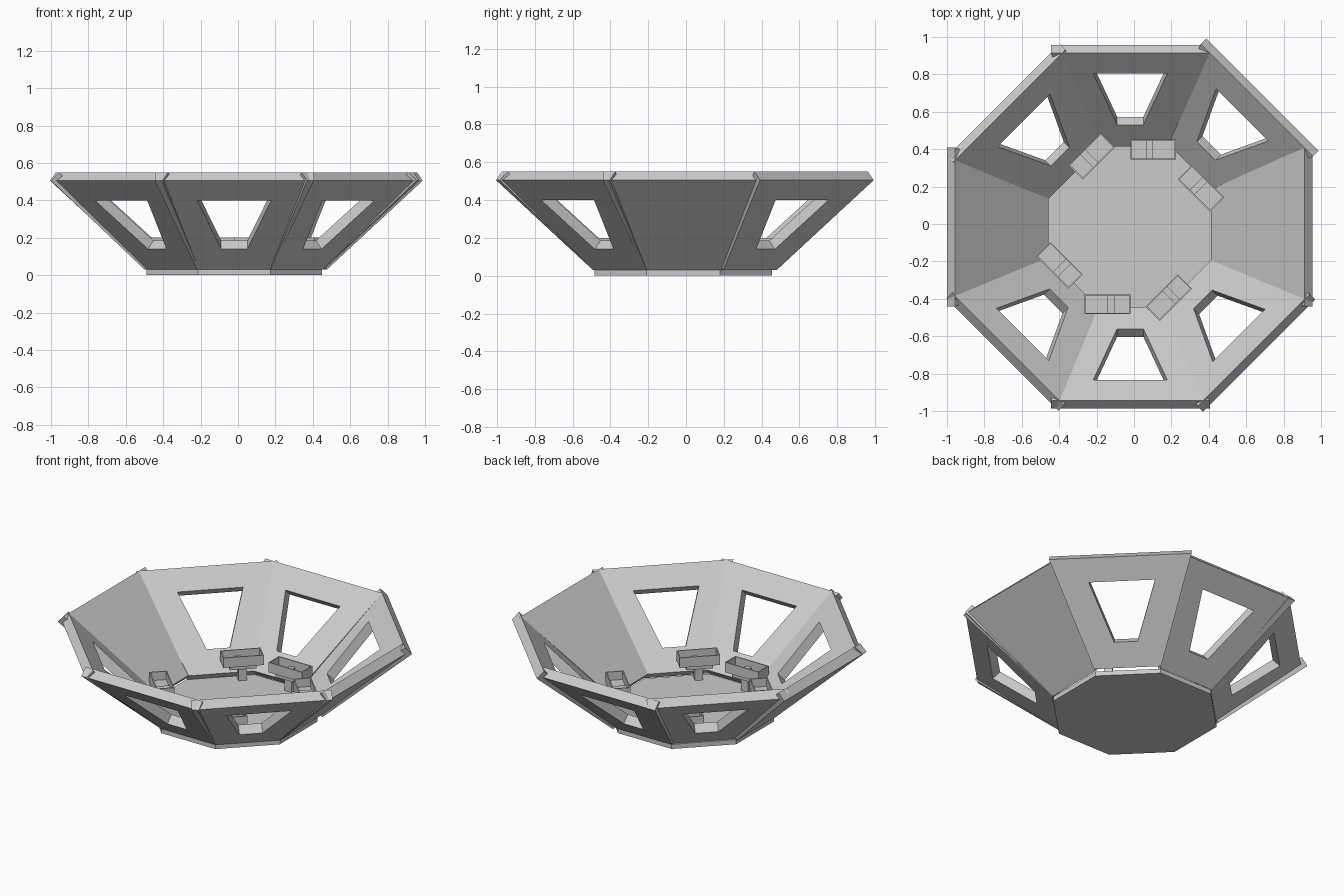
import bpy, bmesh, math
from mathutils import Vector, Matrix

if "Cube" in bpy.data.objects:
    bpy.data.objects.remove(bpy.data.objects["Cube"], do_unlink=True)

grey = bpy.data.materials.new("light_grey")
grey.use_nodes = True
grey.diffuse_color = (0.6, 0.6, 0.6, 1)
grey.node_tree.nodes["Principled BSDF"].inputs["Base Color"].default_value = (0.6, 0.6, 0.6, 1)

CENTRE = Vector((-0.02, -0.015, 0))
FLOOR_TOP = 0.03
WALL_FOOT = Vector((0.475, 0, FLOOR_TOP))   # outer lower edge, x points outward
WALL_RISE = Vector((0.5, 0, 0.475))         # run up the outer slope
INWARD = Vector((-WALL_RISE.z, 0, WALL_RISE.x)).normalized() * 0.062


def finish(name, bm, matrix):
    bmesh.ops.recalc_face_normals(bm, faces=bm.faces)
    mesh = bpy.data.meshes.new(name)
    bm.to_mesh(mesh)
    bm.free()
    mesh.materials.append(grey)
    obj = bpy.data.objects.new(name, mesh)
    obj.matrix_world = matrix
    bpy.context.collection.objects.link(obj)


def placed(angle, outward=0):
    """Local x points outward, local y along the wall."""
    turn = Matrix.Rotation(math.radians(angle), 4, 'Z')
    return Matrix.Translation(CENTRE) @ turn @ Matrix.Translation((outward, 0, 0))


def add_box(bm, low, high):
    low, high = Vector(low), Vector(high)
    size = high - low
    bmesh.ops.create_cube(bm, size=1, matrix=Matrix.Translation((low + high) / 2)
                          @ Matrix.Diagonal((*size, 1)))


def trapezoid(bm, low, high, half_low, half_high, depth):
    """Four corners on the sloped wall at the given fractions of its height."""
    spots = [(-half_low, low), (half_low, low), (half_high, high), (-half_high, high)]
    return [bm.verts.new(WALL_FOOT + WALL_RISE * f + Vector((0, w, 0)) + INWARD * depth)
            for w, f in spots]


def wall_panel(name, angle, outward, window):
    bm = bmesh.new()
    edge = [trapezoid(bm, 0, 1, 0.2, 0.425, d) for d in (0, 1)]
    if window:
        hole = [trapezoid(bm, 0.232, 0.779, 0.07, 0.198, d) for d in (0, 1)]
    else:
        for side in edge:
            bm.faces.new(side)
    for i in range(4):
        j = (i + 1) % 4
        bm.faces.new((edge[0][i], edge[0][j], edge[1][j], edge[1][i]))
        if window:
            bm.faces.new((hole[0][i], hole[0][j], hole[1][j], hole[1][i]))
            for e, h in zip(edge, hole):
                bm.faces.new((e[i], e[j], h[j], h[i]))
    finish(name, bm, placed(angle, outward))


def console(name, angle):
    bm = bmesh.new()
    dx, dy, t = 0.054, 0.122, 0.007
    # open tray
    add_box(bm, (-dx, -dy, 0.135), (dx, dy, 0.145))
    for s in (-1, 1):
        x0, x1 = sorted((s * dx, s * (dx - t)))
        add_box(bm, (x0, -dy, 0.145), (x1, dy, 0.2))
        y0, y1 = sorted((s * dy, s * (dy - t)))
        add_box(bm, (t - dx, y0, 0.145), (dx - t, y1, 0.2))
    # raised inset strip, lower body and pedestal
    add_box(bm, (t - dx, 0, 0.145), (dx - t, 0.037, 0.16))
    add_box(bm, (-0.04, -0.08, 0.11), (0.04, 0.08, 0.135))
    add_box(bm, (-0.025, -0.025, FLOOR_TOP), (0.025, 0.025, 0.11))
    finish(name, bm, placed(angle, 0.413) @ Matrix.Translation((0, -0.122, 0)))


# octagonal floor slab
bm = bmesh.new()
bmesh.ops.create_cone(bm, cap_ends=True, segments=8, depth=FLOOR_TOP,
                      radius1=0.47 / math.cos(math.pi / 8),
                      radius2=0.47 / math.cos(math.pi / 8),
                      matrix=Matrix.Translation((0, 0, FLOOR_TOP / 2))
                      @ Matrix.Rotation(math.pi / 8, 4, 'Z'))
finish("floor", bm, Matrix.Translation(CENTRE))

# eight leaning walls: the two side walls are solid, the rest have a window and a console
walls = [("left", 0.0), ("back_left", 0.025), ("back", -0.003), ("back_right", -0.018),
         ("right", 0.005), ("front_right", -0.008), ("front", -0.003), ("front_left", 0.0)]
for i, (side, outward) in enumerate(walls):
    has_window = i % 4 != 0
    wall_panel(side + "_wall", i * 45, outward, has_window)
    if has_window:
        console(side + "_console", i * 45)
